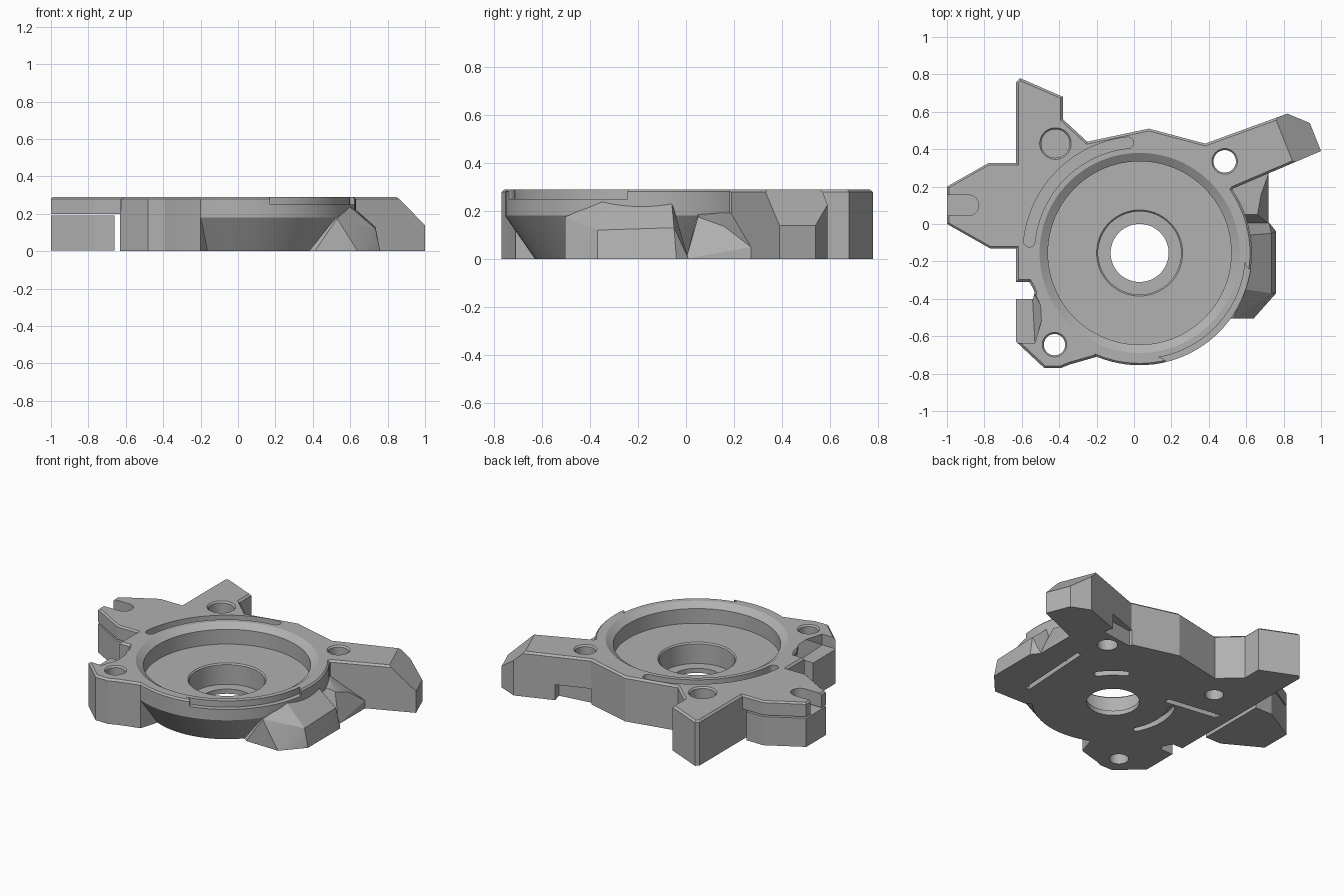
import bpy, bmesh, math
from mathutils import Vector

old = bpy.data.objects.get("Cube")
if old:
    bpy.data.objects.remove(old, do_unlink=True)

CX, CY, TOP = 0.03, -0.155, 0.29

grey = bpy.data.materials.new("grey")
grey.use_nodes = True
tone = (0.44, 0.44, 0.44, 1)
grey.diffuse_color = tone
bsdf = next(n for n in grey.node_tree.nodes if n.type == 'BSDF_PRINCIPLED')
bsdf.inputs["Base Color"].default_value = tone
bsdf.inputs["Roughness"].default_value = 0.6


def finish(bm, name):
    bmesh.ops.recalc_face_normals(bm, faces=bm.faces[:])
    mesh = bpy.data.meshes.new(name)
    bm.to_mesh(mesh)
    bm.free()
    mesh.materials.append(grey)
    obj = bpy.data.objects.new(name, mesh)
    bpy.context.collection.objects.link(obj)
    return obj


def prism(name, pts, z0, z1, chamfer=0, cut=None):
    """Extruded outline, optionally chamfered on top and trimmed by a plane."""
    bm = bmesh.new()
    face = bm.faces.new([bm.verts.new((x, y, z0)) for x, y in pts])
    ext = bmesh.ops.extrude_face_region(bm, geom=[face])
    top = [v for v in ext["geom"] if isinstance(v, bmesh.types.BMVert)]
    bmesh.ops.translate(bm, verts=top, vec=(0, 0, z1 - z0))
    bmesh.ops.recalc_face_normals(bm, faces=bm.faces[:])
    if chamfer:
        edges = [e for e in bm.edges if all(v.co.z > z1 - 1e-4 for v in e.verts)]
        bmesh.ops.bevel(bm, geom=edges, offset=chamfer, segments=1, affect='EDGES')
    if cut:
        geom = bm.verts[:] + bm.edges[:] + bm.faces[:]
        res = bmesh.ops.bisect_plane(bm, geom=geom, plane_co=cut[0], plane_no=cut[1],
                                     clear_outer=True)
        rim = [e for e in res["geom_cut"] if isinstance(e, bmesh.types.BMEdge)]
        bmesh.ops.edgeloop_fill(bm, edges=rim)
    return finish(bm, name)


def hull(name, pts):
    bm = bmesh.new()
    for p in pts:
        bm.verts.new(p)
    res = bmesh.ops.convex_hull(bm, input=bm.verts[:])
    loose = {v for v in res["geom_interior"] + res["geom_unused"]
             if isinstance(v, bmesh.types.BMVert)}
    bmesh.ops.delete(bm, geom=list(loose), context='VERTS')
    return finish(bm, name)


def lathe(name, profile, x=CX, y=CY, steps=96):
    bm = bmesh.new()
    vs = [bm.verts.new((x + r, y, z)) for r, z in profile]
    es = [bm.edges.new(p) for p in zip(vs, vs[1:])]
    bmesh.ops.spin(bm, geom=vs + es, cent=(x, y, 0), axis=(0, 0, 1),
                   angle=2 * math.pi, steps=steps)
    bmesh.ops.remove_doubles(bm, verts=bm.verts[:], dist=1e-5)
    return finish(bm, name)


def arc(x, y, r, a0, a1, n):
    angles = [math.radians(a0 + (a1 - a0) * i / n) for i in range(n + 1)]
    return [(x + r * math.cos(a), y + r * math.sin(a)) for a in angles]


def arc_slot(name, r, half, a0, a1, z0, z1):
    """Curved slot around the hub with round ends."""
    end, start = arc(CX, CY, r, a1, a0, 1)
    pts = arc(CX, CY, r + half, a0, a1, 32)
    pts += arc(*end, half, a1, a1 + 180, 8)[1:-1]
    pts += arc(CX, CY, r - half, a1, a0, 32)
    pts += arc(*start, half, a0 + 180, a0 + 360, 8)[1:-1]
    return prism(name, pts, z0, z1)


def combine(base, parts, operation):
    bpy.context.view_layer.objects.active = base
    for part in parts:
        mod = base.modifiers.new("join", 'BOOLEAN')
        mod.operation, mod.solver, mod.object = operation, 'EXACT', part
        bpy.ops.object.modifier_apply(modifier=mod.name)
        bpy.data.objects.remove(part, do_unlink=True)


# Main bracket with its back arm, side arm and front foot
outline = [(-.63, .76), (-.61, .78), (-.38, .68), (-.38, .56), (-.25, .44),
           (.08, .51), (.38, .43), (.82, .59), (.94, .54), (1, .39), (.53, .19),
           (.38, -.1), (.05, -.5), (-.15, -.55), (-.20, -.71), (-.34, -.75),
           (-.39, -.77), (-.48, -.77), (-.63, -.63), (-.63, -.40), (-.54, -.40),
           (-.53, -.36), (-.56, -.31), (-.63, -.31)]
body = prism("bracket_body", outline, 0, TOP, 0.012,
             (Vector((.85, .33, TOP)), Vector((.928, .37, 1.07))))

# Round housing with tapered underside
housing = lathe("housing", [(0, 0), (.475, 0), (.60, .18), (.60, .28), (.59, TOP), (0, TOP)])

# Raised side tab
tab_pts = [(-.6, -.13), (-.77, -.13), (-1, 0), (-1, .2), (-.78, .325), (-.6, .325)]
tab = prism("tab", tab_pts, .2, TOP, 0.01)

# Faceted lugs on the side of the housing
lug = hull("lug", [
    (.3, -.42, 0), (.41, -.50, 0), (.64, -.505, 0), (.76, -.37, 0), (.76, -.04, 0),
    (.72, .01, 0), (.3, .01, 0), (.735, -.37, .12), (.735, -.05, .13),
    (.53, -.505, .175), (.595, -.35, .24), (.61, -.06, .24), (.4, -.3, .2)])
rear_lug = hull("rear_lug", [
    (.72, 0, 0), (.72, .28, 0), (.45, .2, 0), (.45, 0, 0), (.66, .05, .175),
    (.68, .16, .135), (.72, .27, .05), (.5, .05, .2), (.5, .19, .2)])
combine(body, [housing, tab, lug, rear_lug], 'UNION')

# Stepped bowl, hub recess and through hole
cuts = [lathe("bowl", [(0, .4), (.541, .4), (.541, .294), (.49, .26), (.49, .165),
                       (.23, .165), (.222, .157), (.222, .03), (.155, .03),
                       (.155, -.1), (0, -.1)])]

# Screw holes with small countersinks, the third one blind
for x, y, r, bottom in [(.485, .335, .06, -.1), (-.425, -.645, .057, -.1),
                        (-.42, .43, .076, .12)]:
    cuts.append(lathe("screw_hole", [(0, .4), (r + .012, .4), (r + .012, .294),
                                     (r, .28), (r, bottom), (0, bottom)], x, y, 40))

# Curved top groove and stepped rim ledge
cuts.append(arc_slot("groove", .593, .03, 96, 174, .25, .35))
cuts.append(arc_slot("rim_ledge", .605, .038, -5, -80, .25, .35))

# Open round-ended slot in the tab
mouth = [(-1.1, .045)] + arc(-.885, .1, .055, -90, 90, 12) + [(-1.1, .155)]
cuts.append(prism("tab_slot", mouth, .1, .4))

# Lowered strip on the front foot
cuts.append(hull("foot_step", [
    (-.7, -.35, .22), (-.7, -.635, .22), (-.53, -.635, .22), (-.545, -.35, .22),
    (-.7, -.35, .32), (-.7, -.635, .32), (-.53, -.635, .32), (-.48, -.47, .32),
    (-.54, -.35, .32)]))

# Notch under the side arm
cuts.append(prism("arm_notch", [(.36, .5), (.38, .41), (.60, .44), (.57, .56)], -.1, .1))

# Shallow slots on the underside
cuts.append(arc_slot("under_slot", .35, .02, 152, 207, -.1, .04))
cuts.append(arc_slot("under_slot", .34, .025, 35, 62, -.1, .04))
cuts.append(prism("under_slot", [(-.2, .04), (-.2, .08), (-.55, .13), (-.55, .09)], -.1, .04))
cuts.append(prism("under_slot", [(.5, -.36), (.53, -.36), (.56, .15), (.53, .15)], -.1, .04))
cuts.append(lathe("under_hole", [(0, -.1), (.055, -.1), (.055, .1), (0, .1)], -.37, .29, 32))
combine(body, cuts, 'DIFFERENCE')

# Separate block below the tab
block_pts = [(-.66, -.13)] + tab_pts[1:-1] + [(-.66, .325)]
block = prism("lower_block", block_pts, .005, .19)

for obj in (body, block):
    bpy.ops.object.select_all(action='DESELECT')
    obj.select_set(True)
    bpy.context.view_layer.objects.active = obj
    bpy.ops.object.shade_smooth_by_angle(angle=math.radians(20))
